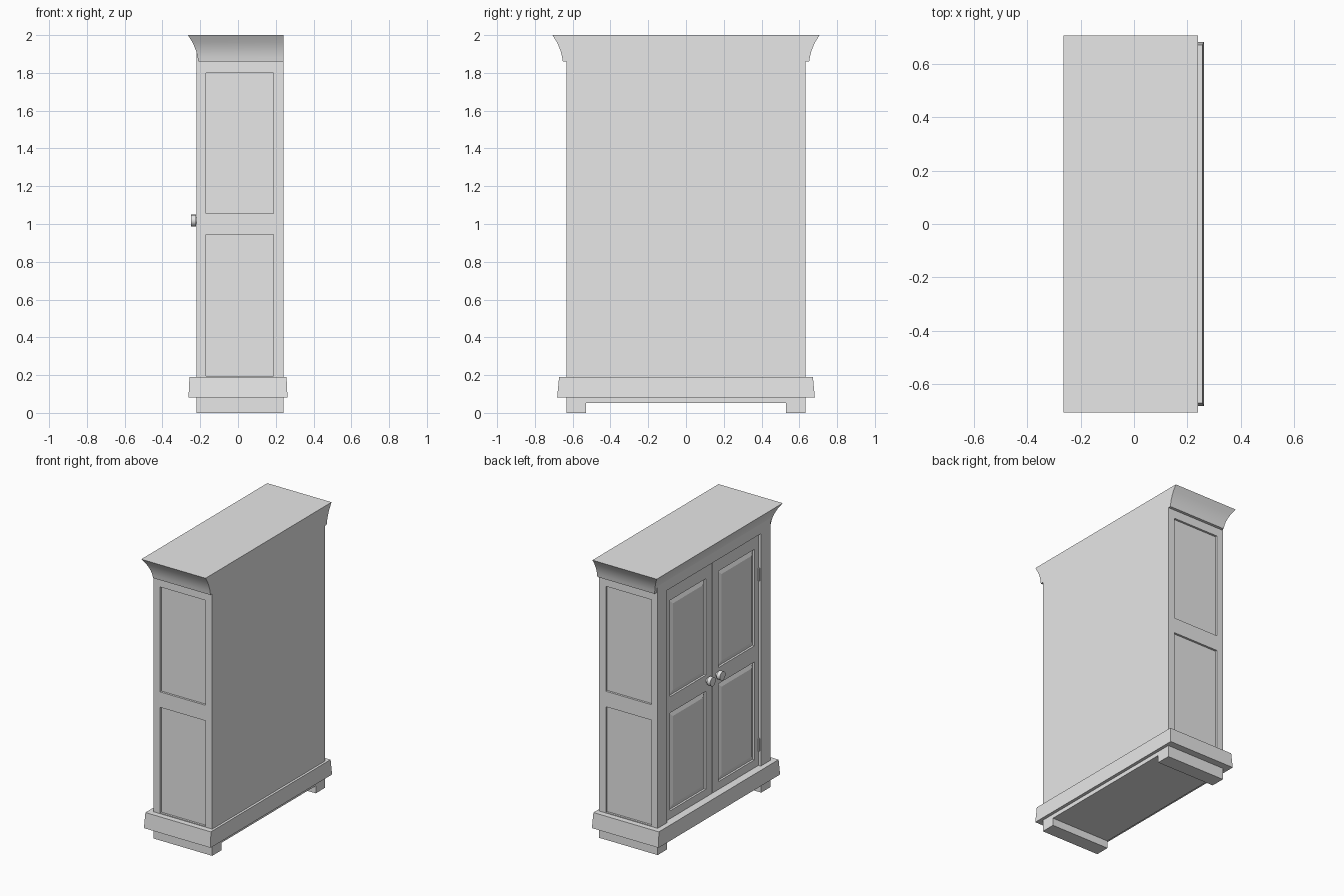
import bpy, bmesh, math
from mathutils import Matrix, Vector

cube = bpy.data.objects.get("Cube")
if cube:
    bpy.data.objects.remove(cube, do_unlink=True)

grey = bpy.data.materials.new("plain_grey")
grey.use_nodes = True
grey.diffuse_color = (0.8, 0.8, 0.8, 1)
grey.node_tree.nodes["Principled BSDF"].inputs["Base Color"].default_value = (0.8, 0.8, 0.8, 1)


def finish(name, bm):
    bmesh.ops.recalc_face_normals(bm, faces=bm.faces)
    mesh = bpy.data.meshes.new(name)
    bm.to_mesh(mesh)
    bm.free()
    mesh.materials.append(grey)
    obj = bpy.data.objects.new(name, mesh)
    bpy.context.collection.objects.link(obj)
    return obj


def activate(obj):
    bpy.ops.object.select_all(action='DESELECT')
    obj.select_set(True)
    bpy.context.view_layer.objects.active = obj


def box(name, x, y, z):
    bm = bmesh.new()
    bmesh.ops.create_cube(bm, size=1)
    for v in bm.verts:
        v.co = Vector([sum(r) / 2 + c * (r[1] - r[0]) for r, c in zip((x, y, z), v.co)])
    return finish(name, bm)


def loft(name, rings):
    """Closed solid through a list of four-cornered rings."""
    bm = bmesh.new()
    loops = [[bm.verts.new(p) for p in ring] for ring in rings]
    for a, b in zip(loops, loops[1:]):
        for i in range(4):
            j = (i + 1) % 4
            bm.faces.new((a[i], a[j], b[j], b[i]))
    bm.faces.new(loops[0])
    bm.faces.new(loops[-1])
    return finish(name, bm)


def flat_ring(x0, x1, y, z):
    return [(x0, -y, z), (x1, -y, z), (x1, y, z), (x0, y, z)]


def wall_ring(x, y, z, inset):
    y0, y1 = y[0] + inset, y[1] - inset
    z0, z1 = z[0] + inset, z[1] - inset
    return [(x, y0, z0), (x, y1, z0), (x, y1, z1), (x, y0, z1)]


def carve(obj, x, y, z):
    cutter = box("cutter", x, y, z)
    cutter.hide_render = True
    mod = obj.modifiers.new("recess", 'BOOLEAN')
    mod.operation = 'DIFFERENCE'
    mod.solver = 'EXACT'
    mod.object = cutter
    activate(obj)
    bpy.ops.object.modifier_apply(modifier=mod.name)
    bpy.data.objects.remove(cutter, do_unlink=True)


def cylinder(name, radius, length, centre, axis, sides=16):
    bm = bmesh.new()
    turn = Matrix.Rotation(math.pi / 2, 4, 'Y') if axis == 'X' else Matrix()
    bmesh.ops.create_cone(bm, cap_ends=True, segments=sides, radius1=radius, radius2=radius,
                          depth=length, matrix=Matrix.Translation(centre) @ turn)
    obj = finish(name, bm)
    activate(obj)
    bpy.ops.object.shade_smooth_by_angle(angle=math.radians(35))
    return obj


# Carcass with recessed side panels and a door opening
FRONT, BACK, HALF = -0.22, 0.24, 0.632
body = box("carcass", (FRONT, BACK), (-HALF, HALF), (0.07, 1.93))
for z in ((0.195, 0.945), (1.055, 1.80)):
    carve(body, (-0.17, 0.187), (HALF - 0.015, 1), z)
    carve(body, (-0.17, 0.187), (-1, -HALF + 0.015), z)
carve(body, (-1, FRONT + 0.03), (-0.525, 0.525), (0.19, 1.84))

# Cove crown, flat against the wall at the back
cove = [(0.652, 1.86), (0.656, 1.885), (0.662, 1.91), (0.671, 1.935),
        (0.684, 1.963), (0.707, 2.0)]
crown = loft("crown", [flat_ring(-0.265 + 0.707 - y, BACK, y, z) for y, z in cove])
activate(crown)
bpy.ops.object.shade_smooth_by_angle(angle=math.radians(30))

# Plinth moulding, bottom board and feet
loft("plinth_moulding", [flat_ring(-0.262, 0.262, 0.682, 0.082),
                         flat_ring(-0.257, 0.257, 0.672, 0.19)])
box("bottom_board", (FRONT, BACK), (-0.54, 0.54), (0.053, 0.1))
for side, label in ((1, "left"), (-1, "right")):
    box(label + "_foot", (FRONT, BACK), sorted((side * 0.53, side * HALF)), (0, 0.1))

    # Door with two raised and fielded panels
    door_front = FRONT + 0.014
    door = box(label + "_door", (door_front, FRONT + 0.035),
               sorted((side * 0.004, side * 0.521)), (0.194, 1.836))
    y = sorted((side * 0.07, side * 0.475))
    for z, place in (((0.25, 0.945), "lower"), ((1.06, 1.745), "upper")):
        carve(door, (-1, door_front + 0.015), y, z)
        loft(f"{label}_{place}_panel", [wall_ring(door_front + 0.016, y, z, 0),
                                        wall_ring(door_front + 0.001, y, z, 0.035)])

    # Knob and hinges
    cylinder(label + "_knob_stem", 0.016, 0.04, (-0.212, side * 0.055, 1.018), 'X')
    cylinder(label + "_knob", 0.031, 0.027, (-0.2365, side * 0.055, 1.018), 'X')
    for z in (0.34, 1.55):
        cylinder(label + "_hinge", 0.008, 0.09, (door_front, side * 0.522, z), 'Z', 10)
